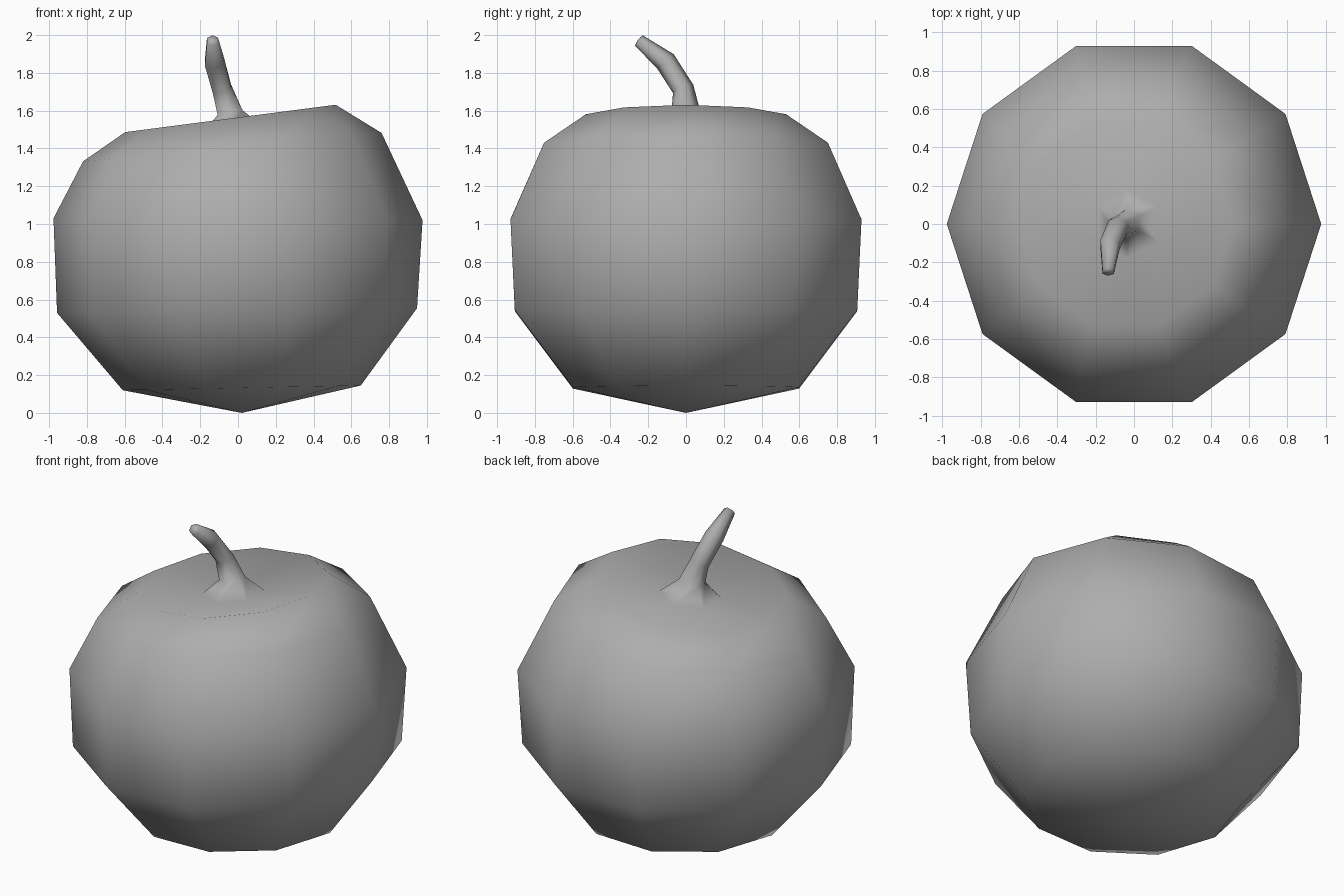
import bpy, bmesh
from math import sin, cos, tau
from mathutils import Vector

if "Cube" in bpy.data.objects:
    bpy.data.objects.remove(bpy.data.objects["Cube"])

bm = bmesh.new()


def skin(rings):
    """Join a list of equal vertex rings with quads; return the vertex loops."""
    loops = [[bm.verts.new(p) for p in ring] for ring in rings]
    n = len(loops[0])
    for a, b in zip(loops, loops[1:]):
        for i in range(n):
            j = (i + 1) % n
            bm.faces.new((a[i], a[j], b[j], b[i]))
    return loops


def fan(loop, tip):
    v = bm.verts.new(tip)
    for i in range(len(loop)):
        bm.faces.new((loop[i], loop[(i + 1) % len(loop)], v))


def loop_edges(loop):
    return [bm.edges.get((loop[i - 1], loop[i])) for i in range(len(loop))]


# Fruit body: ten-sided tilted rings (centre x, radius, height, tilt along x)
profile = [
    (0.02, 0.63, 0.132, 0.02),
    (-0.005, 0.953, 0.542, 0.013),
    (0.0, 0.977, 1.025, -0.005),
    (-0.03, 0.79, 1.41, 0.095),
    (-0.04, 0.557, 1.564, 0.13),
]
rings = []
for cx, r, z, tilt in profile:
    ring = []
    for i in range(10):
        x = cx + r * cos(tau * i / 10)
        ring.append((x, r * sin(tau * i / 10), z + tilt * x))
    rings.append(ring)
body = skin(rings)
fan(body[0], (0.02, 0, 0))

# Curved six-sided stem with flared root: (centre, radius, direction)
stem_path = [
    ((-0.03, 0.0, 1.505), 0.18, (-0.1, 0, 1)),
    ((-0.042, 0.0, 1.59), 0.077, (-0.2, 0, 1)),
    ((-0.085, -0.015, 1.715), 0.058, (-0.3, -0.4, 1)),
    ((-0.125, -0.108, 1.86), 0.058, (-0.15, -0.9, 1)),
    ((-0.135, -0.25, 1.972), 0.034, (-0.05, -1.2, 0.9)),
]
rings = []
for c, r, d in stem_path:
    d = Vector(d).normalized()
    u = Vector((1, 0, 0))
    u = (u - d * u.dot(d)).normalized()
    v = d.cross(u)
    angles = [tau * (i + 0.5) / 6 for i in range(6)]
    rings.append([Vector(c) + r * (u * cos(a) + v * sin(a)) for a in angles])
stem = skin(rings)
fan(stem[-1], (-0.135, -0.255, 1.976))

# Shallow dimple that blends the body's rim into the stem root
bmesh.ops.bridge_loops(bm, edges=loop_edges(body[-1]) + loop_edges(stem[0]))
bmesh.ops.recalc_face_normals(bm, faces=bm.faces[:])

mesh = bpy.data.meshes.new("fruit_with_stem")
bm.to_mesh(mesh)
bm.free()
for f in mesh.polygons:
    f.use_smooth = True

# Dark grey skin
skin_mat = bpy.data.materials.new("dark_grey")
skin_mat.diffuse_color = (0.42, 0.42, 0.42, 1)
skin_mat.use_nodes = True
skin_mat.node_tree.nodes["Principled BSDF"].inputs["Base Color"].default_value = skin_mat.diffuse_color
mesh.materials.append(skin_mat)
bpy.context.collection.objects.link(bpy.data.objects.new("fruit_with_stem", mesh))
